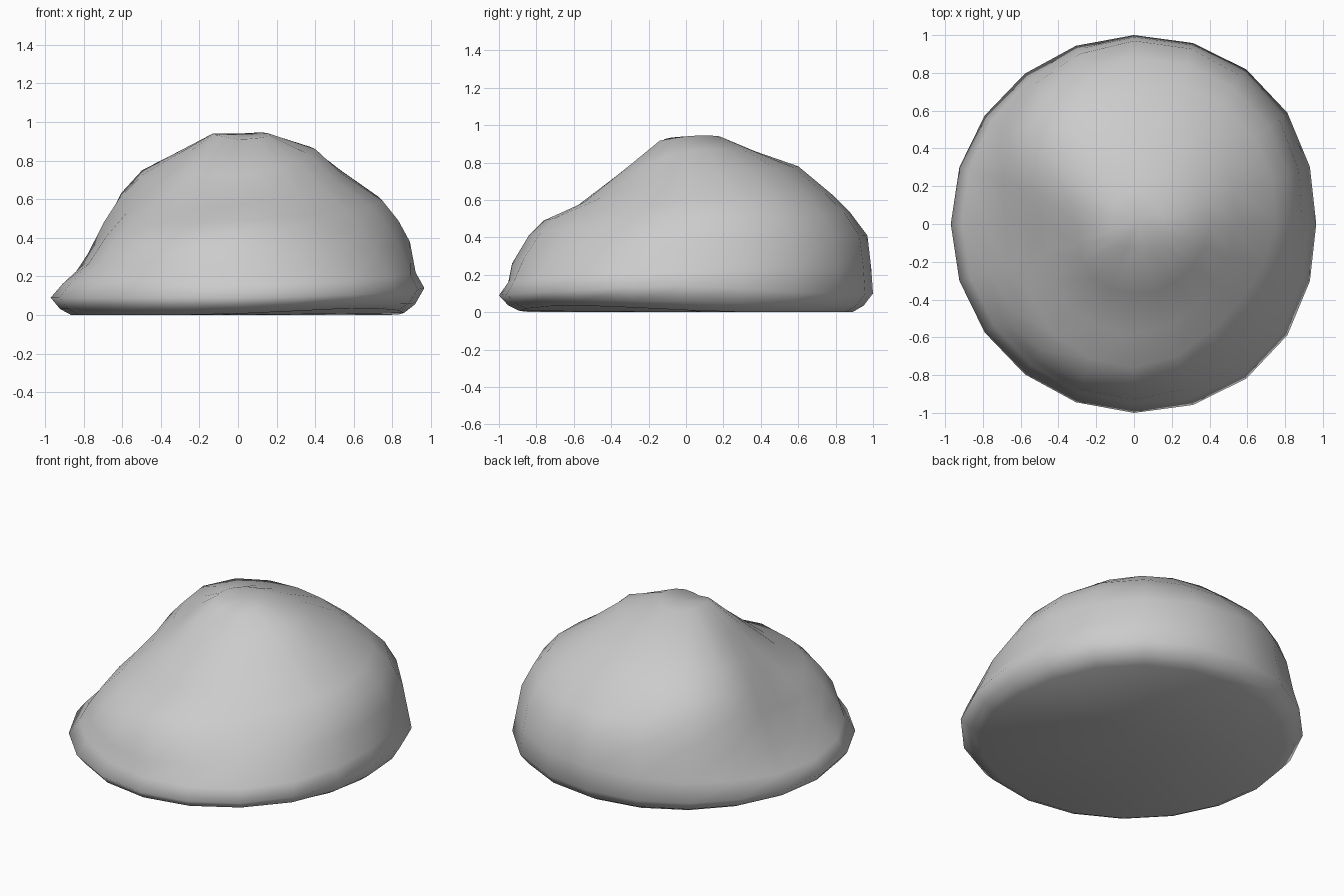
import bpy, bmesh, math

if "Cube" in bpy.data.objects:
    bpy.data.objects.remove(bpy.data.objects["Cube"])

# Boulder profiles (radius, height), widest point up to the crown, one per compass direction
east = [(.965, .14), (.92, .22), (.89, .38), (.83, .49), (.75, .59), (.54, .73), (.40, .86), (.16, .94)]
north_east = [(1.01, .10), (.99, .24), (.96, .40), (.89, .53), (.79, .63), (.60, .76), (.38, .87), (.15, .945)]
north = [(1.0, .10), (.99, .24), (.97, .41), (.88, .53), (.78, .63), (.60, .78), (.37, .86), (.18, .94)]
north_west = [(.98, .09), (.94, .20), (.89, .40), (.84, .54), (.78, .64), (.64, .76), (.40, .85), (.15, .94)]
west = [(.97, .09), (.91, .16), (.79, .27), (.68, .44), (.58, .57), (.46, .69), (.30, .81), (.13, .94)]
south_west = [(.98, .09), (.92, .18), (.88, .28), (.81, .38), (.70, .47), (.54, .57), (.35, .74), (.14, .93)]
south = [(1.0, .09), (.95, .16), (.93, .26), (.84, .41), (.76, .49), (.58, .57), (.37, .73), (.13, .91)]
south_east = [(1.01, .11), (.98, .19), (.88, .33), (.78, .45), (.69, .53), (.55, .63), (.38, .77), (.18, .92)]
profiles = [east, north_east, north, north_west, west, south_west, south, south_east]
SEGMENTS = 20


def smooth_blend(a, b, c, d, t):
    return b + .5 * t * (c - a + t * (2*a - 5*b + 4*c - d + t * (3*(b - c) + d - a)))


def profile_at(angle):
    u = angle / (math.pi / 4)
    i, t = int(u + 1e-6), u - int(u + 1e-6)
    near = [profiles[(i + k) % 8] for k in (-1, 0, 1, 2)]
    pts = [tuple(smooth_blend(*[p[n][axis] for p in near], t) for axis in (0, 1))
           for n in range(8)]
    r, z = pts[0]
    # undercut foot below the widest point, slightly lifted at the front right
    lift = .035 * max(0, math.cos(angle - math.radians(318))) ** 4
    return [(r * .89, lift), (r * .95, z * .35 + lift * .6)] + pts


bm = bmesh.new()
columns = []
for s in range(SEGMENTS):
    a = 2 * math.pi * s / SEGMENTS
    columns.append([bm.verts.new((r * math.cos(a), r * math.sin(a), z)) for r, z in profile_at(a)])

# Skin, base and crown
crown = bm.verts.new((.03, .03, .935))
foot = bm.verts.new((-.1, .1, 0))
for s in range(SEGMENTS):
    a, b = columns[s], columns[(s + 1) % SEGMENTS]
    for n in range(len(a) - 1):
        bm.faces.new((a[n], b[n], b[n + 1], a[n + 1]))
    bm.faces.new((a[-1], b[-1], crown))
    bm.faces.new((b[0], a[0], foot))
bmesh.ops.recalc_face_normals(bm, faces=bm.faces[:])

mesh = bpy.data.meshes.new("boulder")
bm.to_mesh(mesh)
bm.free()
boulder = bpy.data.objects.new("boulder", mesh)
bpy.context.collection.objects.link(boulder)
mesh.shade_smooth()
